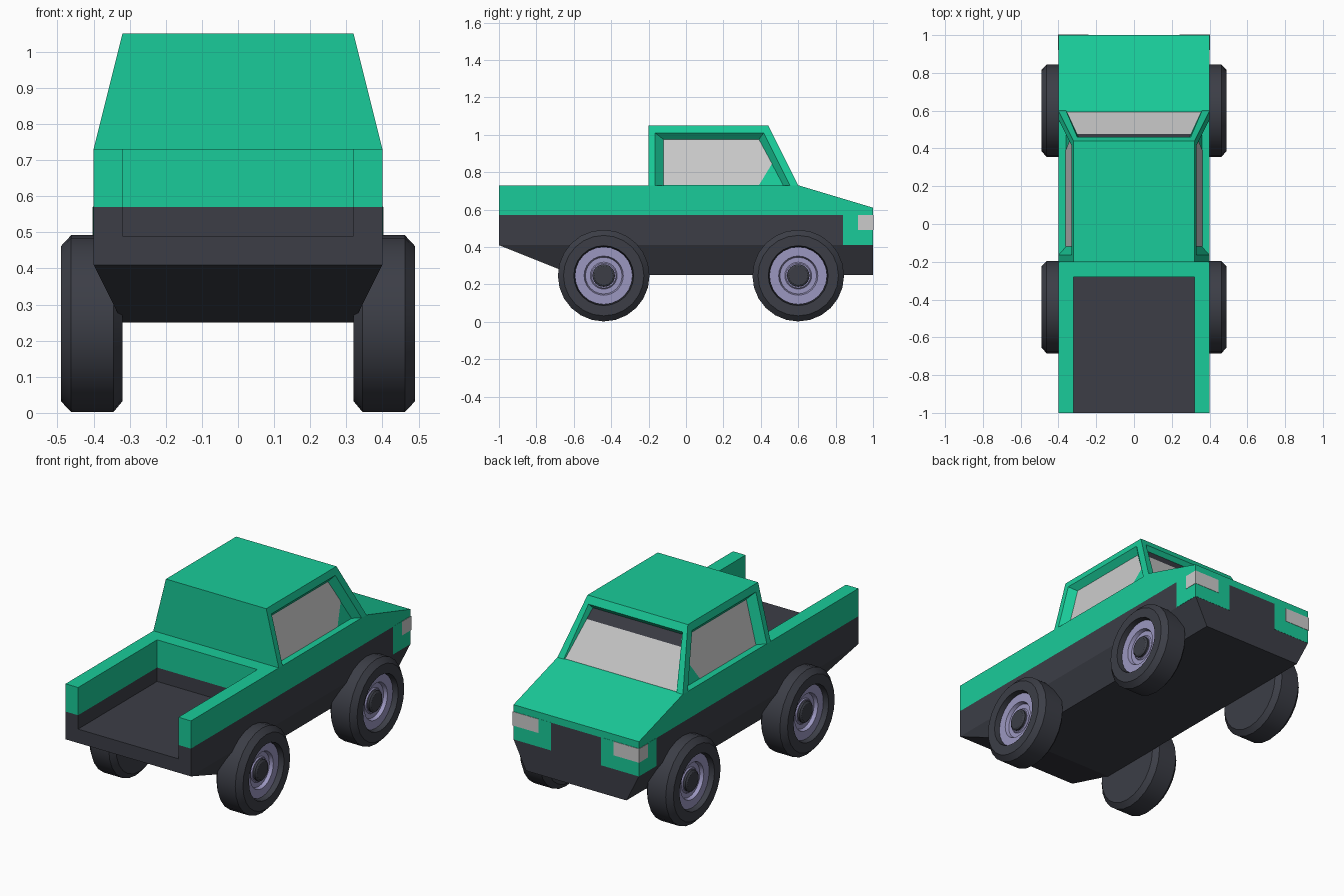
import bpy, bmesh
from math import sin, cos, pi, radians
from mathutils import Vector

if "Cube" in bpy.data.objects:
    bpy.data.objects.remove(bpy.data.objects["Cube"])


def material(name, rgb):
    m = bpy.data.materials.new(name)
    m.diffuse_color = (*rgb, 1)
    m.use_nodes = True
    m.node_tree.nodes["Principled BSDF"].inputs["Base Color"].default_value = m.diffuse_color
    return m


GREEN = material("green_paint", (0.01, 0.6, 0.32))
DARK = material("dark_plastic", (0.045, 0.048, 0.062))
RIM = material("rim_metal", (0.33, 0.31, 0.53))


def make(name, faces, mat=None, recalc=True):
    """Object from a list of faces, each a list of points."""
    bm = bmesh.new()
    for f in faces:
        bm.faces.new([bm.verts.new(p) for p in f])
    bmesh.ops.remove_doubles(bm, verts=bm.verts, dist=1e-5)
    if recalc:
        bmesh.ops.recalc_face_normals(bm, faces=bm.faces)
    me = bpy.data.meshes.new(name)
    bm.to_mesh(me)
    bm.free()
    if mat:
        me.materials.append(mat)
    ob = bpy.data.objects.new(name, me)
    bpy.context.collection.objects.link(ob)
    return ob


def loft(name, loops, mat=None):
    """Solid through a stack of point loops, capped at both ends."""
    faces = [loops[0], loops[-1]]
    n = len(loops[0])
    for a, b in zip(loops, loops[1:]):
        faces += [[a[i], a[(i + 1) % n], b[(i + 1) % n], b[i]] for i in range(n)]
    return make(name, faces, mat)


def rect(x0, x1, y0, y1, z):
    return [(x0, y0, z), (x1, y0, z), (x1, y1, z), (x0, y1, z)]


def box(name, x, y, z, mat=None):
    return loft(name, [rect(*x, *y, h) for h in z], mat)


def pane(name, pts, mat=None):
    """Flat panel facing away from the cab centre, just above its backing."""
    pts = [Vector(p) for p in pts]
    mid = sum(pts, Vector()) / len(pts)
    n = (pts[1] - pts[0]).cross(pts[2] - pts[1]).normalized()
    if n.dot(mid - Vector((0, 0.15, 0.8))) < 0:
        pts.reverse()
        n = -n
    return make(name, [[p + n * 0.002 for p in pts]], mat, recalc=False)


# Body: dark lower hull and green upper hull, with the bed cut out
lower = loft("lower_body", [rect(-.32, .32, -.6, 1, .25), rect(-.4, .4, -1, 1, .41),
                            rect(-.4, .4, -1, 1, .57)], DARK)
side = [(-1, .57), (1, .57), (1, .61), (.6, .73), (-1, .73)]
upper = loft("upper_body", [[(x, y, z) for y, z in side] for x in (-.4, .4)], GREEN)
cutter = box("bed_cutter", (-.32, .32), (-1.2, -.28), (.49, .9))
cutter.hide_render = True
cutter.hide_set(True)
for ob in (lower, upper):
    mod = ob.modifiers.new("bed", 'BOOLEAN')
    mod.operation = 'DIFFERENCE'
    mod.solver = 'EXACT'
    mod.object = cutter

# Front corners and headlights
for s, tag in ((-1, "left"), (1, "right")):
    box(f"front_corner_{tag}", sorted((s * .16, s * .401)), (.84, 1.001), (.41, .571), GREEN)
    box(f"headlight_{tag}", sorted((s * .24, s * .403)), (.92, 1.003), (.49, .57))


# Cab: roof, back and three window frames with recessed openings
def window_wall(outer, opening, inner):
    faces = [inner]
    for i in (1, 2, 3):
        j = (i + 1) % 4
        faces += [[outer[i], outer[j], opening[j], opening[i]],
                  [opening[i], opening[j], inner[j], inner[i]]]
    return faces


def on_side(s, pts, depth=0):
    return [(s * (.4 - depth - (z - .73) * .25), y, z) for y, z in pts]


roof = rect(-.32, .32, -.2, .44, 1.05)
base = rect(-.4, .4, -.2, .6, .73)
cab = [roof, [base[0], base[1], roof[1], roof[0]]]
for s, tag in ((-1, "left"), (1, "right")):
    cab += window_wall(on_side(s, [(-.2, .73), (.6, .73), (.44, 1.05), (-.2, 1.05)]),
                       on_side(s, [(-.165, .73), (.555, .73), (.415, 1.01), (-.165, 1.01)]),
                       on_side(s, [(-.12, .73), (.52, .73), (.39, .975), (-.12, .975)], .04))
    pane(f"side_window_{tag}", on_side(s, [(-.12, .73), (.39, .73), (.46, .845),
                                           (.39, .975), (-.12, .975)], .04))


def across(xb, yb, zb, xt, yt, zt):
    return [(-xb, yb, zb), (xb, yb, zb), (xt, yt, zt), (-xt, yt, zt)]


glass = across(.355, .592, .73, .285, .44, .985)
cab += window_wall(across(.4, .6, .73, .32, .44, 1.05),
                   across(.36, .6, .73, .3, .46, 1.01), glass)
make("cab", cab, GREEN)

# Windscreen with a dark band along its top
g = [Vector(p) for p in glass]
l, r = g[0].lerp(g[3], .78), g[1].lerp(g[2], .78)
pane("windscreen", [g[0], g[1], r, l])
pane("windscreen_band", [l, r, g[2], g[3]], DARK)


# Wheels: lathed tyre, rim and hub
def lathe(name, profile, s, y, mat, n=24):
    def pt(r, x, k):
        a = 2 * pi * k / n
        return (s * x, y + r * cos(a), .247 + r * sin(a))
    faces = []
    for (r0, x0), (r1, x1) in zip(profile, profile[1:]):
        for k in range(n):
            q = [pt(r0, x0, k), pt(r0, x0, k + 1), pt(r1, x1, k + 1), pt(r1, x1, k)]
            if r0 == 0:
                q.pop(1)
            elif r1 == 0:
                q.pop(3)
            faces.append(q)
    ob = make(name, faces, mat)
    bpy.ops.object.select_all(action='DESELECT')
    ob.select_set(True)
    bpy.context.view_layer.objects.active = ob
    bpy.ops.object.shade_smooth_by_angle(angle=radians(30))


TYRE = [(0, .32), (.215, .32), (.245, .345), (.245, .462), (.215, .49),
        (.16, .49), (.152, .42), (0, .42)]
DISC = [(0, .41), (.154, .41), (.154, .46), (.105, .46), (.098, .44),
        (.072, .44), (.066, .446), (0, .446)]
HUB = [(0, .43), (.06, .43), (.06, .458), (.05, .465), (0, .465)]
for s, a in ((-1, "left"), (1, "right")):
    for y, b in ((-.44, "bed_end"), (.6, "hood_end")):
        lathe(f"tyre_{b}_{a}", TYRE, s, y, DARK)
        lathe(f"rim_{b}_{a}", DISC, s, y, RIM)
        lathe(f"hub_{b}_{a}", HUB, s, y, DARK)
